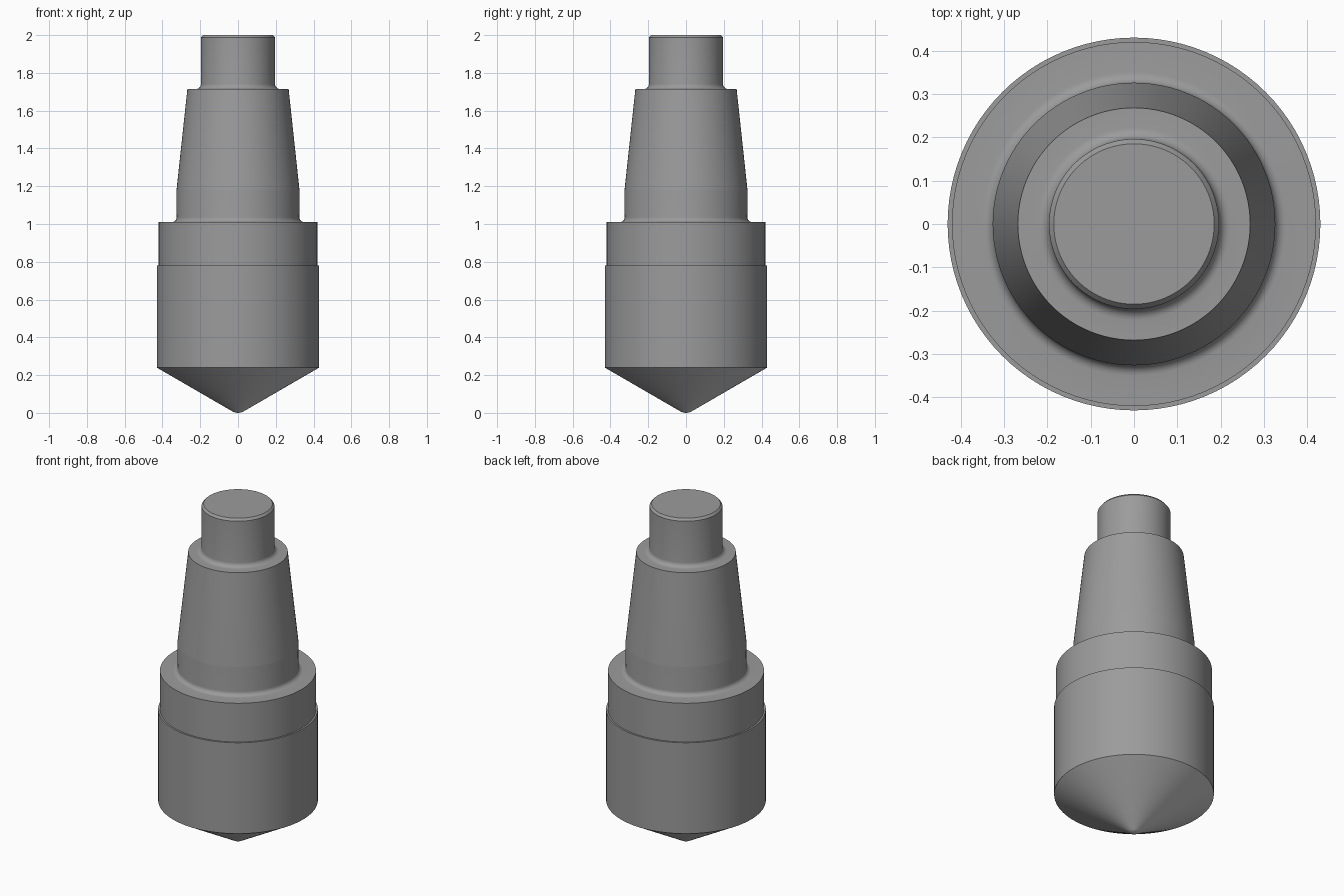
import bpy, bmesh
from math import sin, cos, pi, radians

if "Cube" in bpy.data.objects:
    bpy.data.objects.remove(bpy.data.objects["Cube"])

SEGMENTS = 96


def material(name, grey):
    mat = bpy.data.materials.new(name)
    mat.diffuse_color = (grey, grey, grey, 1)
    mat.use_nodes = True
    mat.node_tree.nodes["Principled BSDF"].inputs["Base Color"].default_value = mat.diffuse_color
    return mat


def arc(cx, cz, r, start, end, steps=6):
    """Profile points along a circular arc, angles in degrees."""
    angles = [radians(start + (end - start) * i / steps) for i in range(steps + 1)]
    return [(cx + r * cos(a), cz + r * sin(a)) for a in angles]


def lathe(name, profile, mat):
    """Revolve a (radius, z) profile, listed bottom to top, about the z axis."""
    bm = bmesh.new()
    verts = [bm.verts.new((max(r, 0), 0, z)) for r, z in profile]
    edges = [bm.edges.new(pair) for pair in zip(verts, verts[1:])]
    bmesh.ops.spin(bm, geom=verts + edges, axis=(0, 0, 1), cent=(0, 0, 0),
                   angle=2 * pi, steps=SEGMENTS)
    bmesh.ops.remove_doubles(bm, verts=bm.verts, dist=0.0001)
    bmesh.ops.recalc_face_normals(bm, faces=bm.faces)
    # Both parts are open shells: make sure their normals point outwards
    bm.normal_update()
    if sum(f.normal.xy.dot(f.calc_center_median().xy) for f in bm.faces) < 0:
        bmesh.ops.reverse_faces(bm, faces=bm.faces)
    mesh = bpy.data.meshes.new(name)
    bm.to_mesh(mesh)
    bm.free()
    mesh.materials.append(mat)
    obj = bpy.data.objects.new(name, mesh)
    bpy.context.collection.objects.link(obj)
    bpy.context.view_layer.objects.active = obj
    obj.select_set(True)
    bpy.ops.object.shade_smooth_by_angle(angle=radians(25))
    obj.select_set(False)
    return obj


dark = material("dark_grey", 0.33)
light = material("light_grey", 0.8)

# Cone with a rounded tip
lathe("cone_tip", arc(0, 0.06, 0.06, -90, -60) + [(0.43, 0.24)], light)

# Wide body with a slightly narrower collar
body = [(0.43, 0.24), (0.43, 0.78), (0.42, 0.78), (0.42, 1.01)]
# Tapered neck with a fillet at its foot
neck = arc(0.35, 1.035, 0.025, 270, 180) + [
    (0.326, 1.175), (0.325, 1.185), (0.268, 1.715)]
# Top pin with a fillet at its foot and a chamfered end
pin = arc(0.222, 1.741, 0.026, 270, 180) + [(0.196, 1.987), (0.185, 2), (0, 2)]
lathe("stepped_shaft", body + neck + pin, dark)
